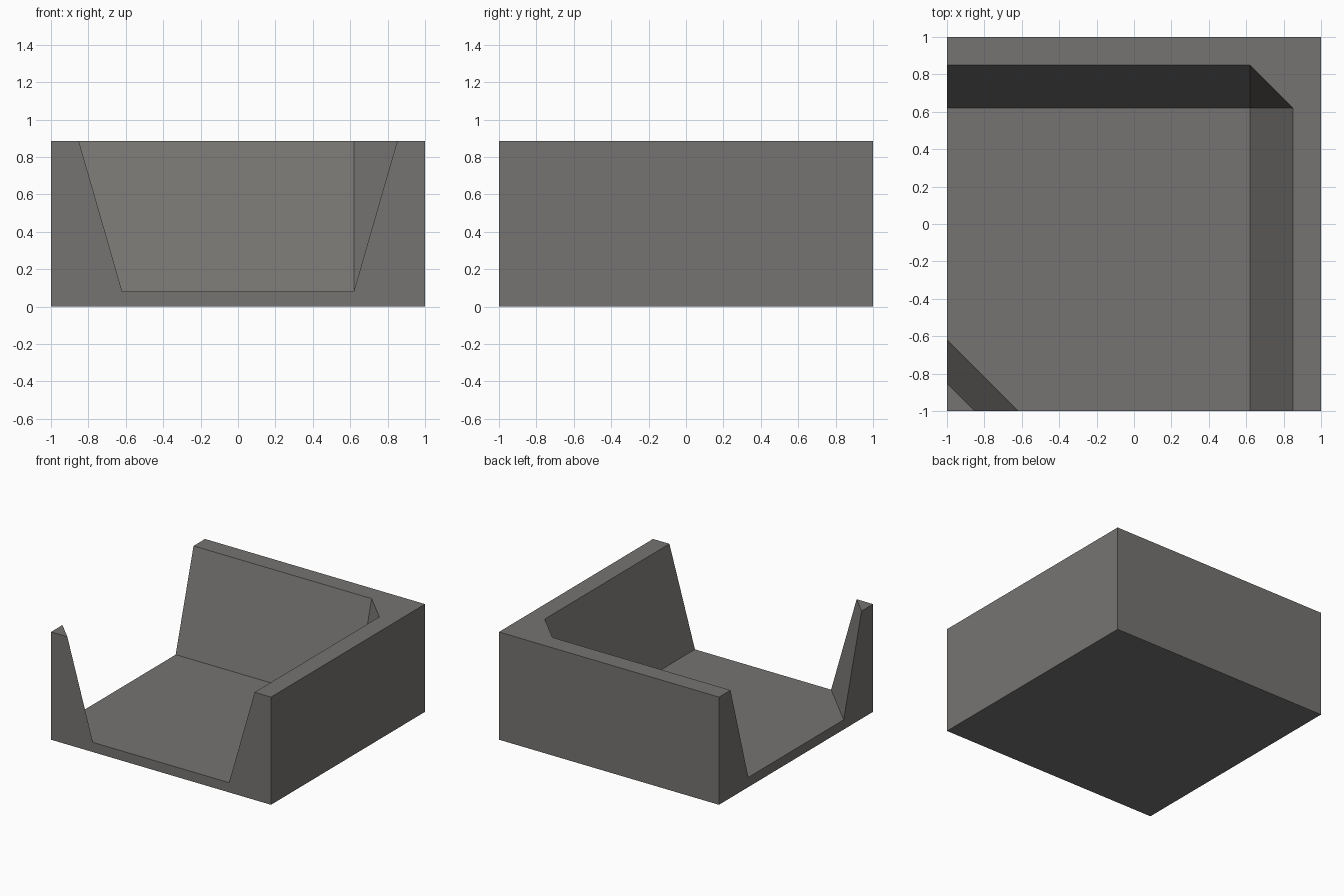
import bpy, bmesh

if "Cube" in bpy.data.objects:
    bpy.data.objects.remove(bpy.data.objects["Cube"])

H, F = 0.885, 0.08      # wall height, floor height
I, O = 0.619, 0.851     # inner wall line at floor and at top

# One flat colour
grey = bpy.data.materials.new("warm grey")
grey.diffuse_color = (0.18, 0.175, 0.167, 1.0)
grey.use_nodes = True
grey.node_tree.nodes["Principled BSDF"].inputs["Base Color"].default_value = grey.diffuse_color

bm = bmesh.new()


def face(*pts):
    bm.faces.new([bm.verts.new(p) for p in pts])


def face_pair(*pts):
    """A face and its reflection across the x = y diagonal."""
    face(*pts)
    face(*[(y, x, z) for x, y, z in reversed(pts)])


# Underside
face((-1, -1, 0), (-1, 1, 0), (1, 1, 0), (1, -1, 0))
# Notched open sides (front and left)
face_pair((-1, -1, 0), (1, -1, 0), (1, -1, H), (O, -1, H),
          (I, -1, F), (-I, -1, F), (-O, -1, H), (-1, -1, H))
# Closed outer sides (right and back)
face_pair((1, -1, 0), (1, 1, 0), (1, 1, H), (1, -1, H))
# Sloped inner walls
face_pair((I, -1, F), (O, -1, H), (O, I, H), (I, I, F))
# Chamfered inner corner
face((I, I, F), (O, I, H), (I, O, H))
# Floor
face((-I, -1, F), (I, -1, F), (I, I, F), (-1, I, F), (-1, -I, F))
# L-shaped wall top
face((1, -1, H), (1, 1, H), (-1, 1, H), (-1, O, H), (I, O, H), (O, I, H), (O, -1, H))
# Corner post: top and sloped inner face
face((-1, -1, H), (-O, -1, H), (-1, -O, H))
face((-O, -1, H), (-I, -1, F), (-1, -I, F), (-1, -O, H))

# Weld the faces into one closed solid
bmesh.ops.remove_doubles(bm, verts=bm.verts, dist=1e-5)
bmesh.ops.recalc_face_normals(bm, faces=bm.faces)

mesh = bpy.data.meshes.new("corner_tile")
bm.to_mesh(mesh)
bm.free()
mesh.materials.append(grey)
tile = bpy.data.objects.new("corner_tile", mesh)
bpy.context.collection.objects.link(tile)
